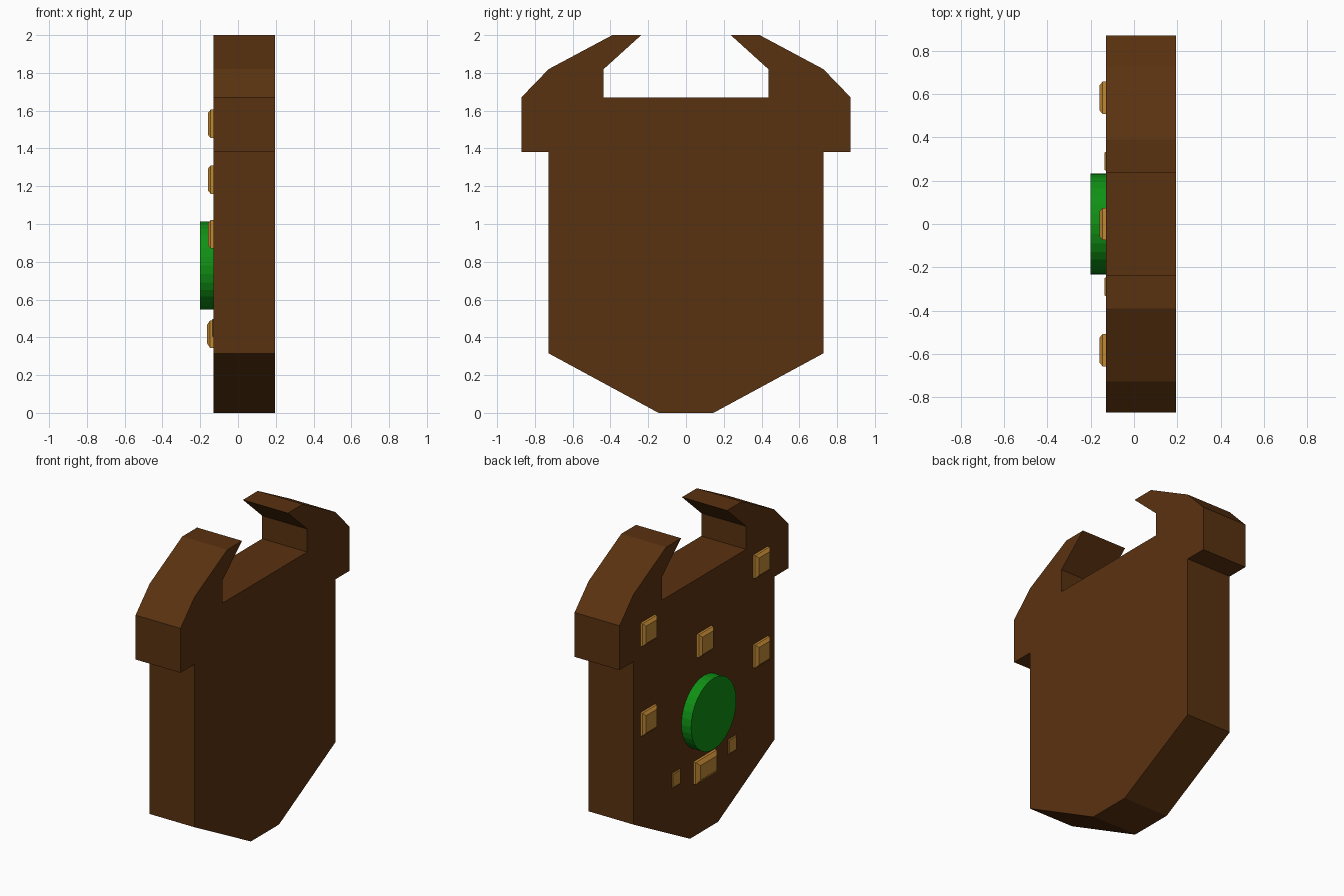
import bpy, bmesh
from mathutils import Matrix, Vector

cube = bpy.data.objects.get("Cube")
if cube:
    bpy.data.objects.remove(cube, do_unlink=True)


def material(name, rgb):
    m = bpy.data.materials.new(name)
    m.use_nodes = True
    m.diffuse_color = (*rgb, 1)
    bsdf = next(n for n in m.node_tree.nodes if n.type == 'BSDF_PRINCIPLED')
    bsdf.inputs["Base Color"].default_value = (*rgb, 1)
    return m


BROWN = material("dark brown", (0.102, 0.032, 0.005))
GREEN = material("green", (0.005, 0.28, 0.007))
GOLD = material("gold", (0.54, 0.25, 0.035))

BACK, FRONT = -0.13, 0.195   # the two broad faces of the plate


def finish(name, bm, mat):
    bmesh.ops.recalc_face_normals(bm, faces=bm.faces)
    mesh = bpy.data.meshes.new(name)
    bm.to_mesh(mesh)
    bm.free()
    mesh.materials.append(mat)
    obj = bpy.data.objects.new(name, mesh)
    bpy.context.collection.objects.link(obj)
    return obj


# Horned shield plate: half outline (y, z) mirrored, then extruded along x
half = [(0.145, 0), (0.727, 0.315), (0.727, 1.38), (0.872, 1.38), (0.872, 1.67),
        (0.727, 1.82), (0.39, 2), (0.237, 2), (0.436, 1.82), (0.436, 1.67)]
outline = half + [(-y, z) for y, z in reversed(half)]
bm = bmesh.new()
face = bm.faces.new([bm.verts.new((BACK, y, z)) for y, z in outline])
side = bmesh.ops.extrude_face_region(bm, geom=[face])
moved = [v for v in side["geom"] if isinstance(v, bmesh.types.BMVert)]
bmesh.ops.translate(bm, verts=moved, vec=(FRONT - BACK, 0, 0))
finish("shield_plate", bm, BROWN)

# Round gem
bm = bmesh.new()
place = Matrix.Translation((-0.16, 0, 0.78)) @ Matrix.Rotation(1.5707963, 4, 'Y')
bmesh.ops.create_cone(bm, cap_ends=True, segments=32, radius1=0.233,
                      radius2=0.233, depth=0.08, matrix=place)
finish("round_gem", bm, GREEN)


def stud(name, y, z, width, height, depth, inset):
    """Rectangular stud with a straight foot and a chamfered outer half."""
    bm = bmesh.new()
    rings = []
    for x, shrink in ((BACK + 0.005, 0), (BACK - depth / 2, 0), (BACK - depth, inset)):
        w, h = width / 2 - shrink, height / 2 - shrink
        rings.append([bm.verts.new((x, y + a * w, z + b * h))
                      for a, b in ((-1, -1), (1, -1), (1, 1), (-1, 1))])
    for low, high in zip(rings, rings[1:]):
        for i in range(4):
            j = (i + 1) % 4
            bm.faces.new((low[i], low[j], high[j], high[i]))
    bm.faces.new(rings[0])
    bm.faces.new(rings[-1])
    finish(name, bm, GOLD)


# Square studs, paired on both sides
for label, s in (("left", 1), ("right", -1)):
    stud("upper_stud_" + label, s * 0.583, 1.53, 0.15, 0.15, 0.03, 0.018)
    stud("middle_stud_" + label, s * 0.583, 0.945, 0.15, 0.15, 0.03, 0.018)
    stud("small_stud_" + label, s * 0.29, 0.45, 0.085, 0.095, 0.007, 0.005)
# Centre studs
stud("centre_stud", 0, 1.235, 0.15, 0.15, 0.03, 0.018)
stud("lower_wide_stud", 0, 0.417, 0.22, 0.145, 0.035, 0.025)
